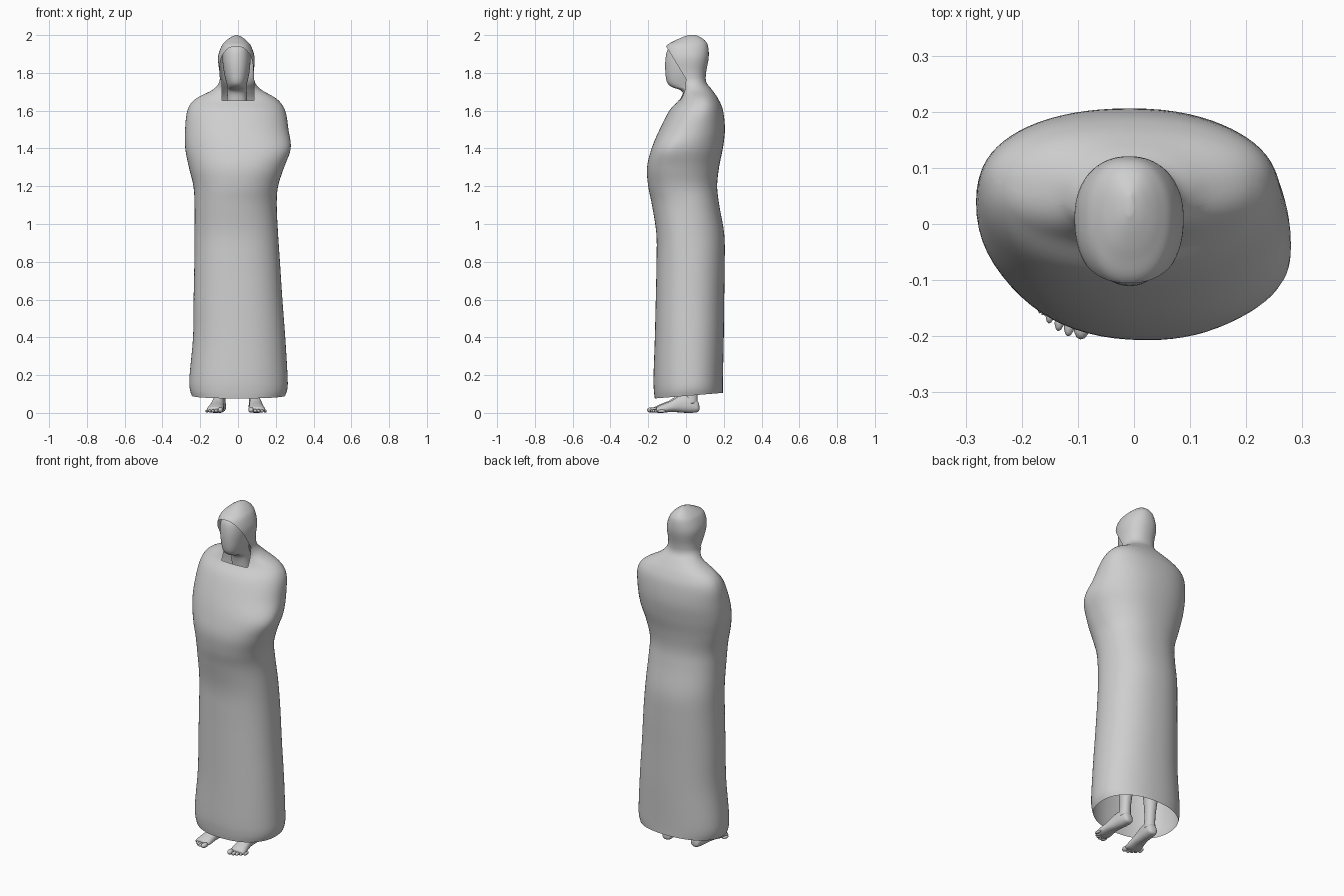
import bpy, bmesh, math
from mathutils import Matrix, Vector

cloth = bpy.data.materials.new("light grey")
cloth.diffuse_color = (0.62, 0.62, 0.62, 1)


def smooth_rows(rows, steps):
    """Catmull-Rom interpolation between cross-section rows."""
    out = []
    n = len(rows)
    for i in range(n - 1):
        a, b, c, d = (rows[max(0, min(n - 1, k))] for k in (i - 1, i, i + 1, i + 2))
        for s in range(steps):
            t = s / steps
            out.append([0.5 * (2 * q + (r - p) * t + (2 * p - 5 * q + 4 * r - u) * t * t
                               + (3 * q - p - 3 * r + u) * t ** 3)
                        for p, q, r, u in zip(a, b, c, d)])
    return out + [list(rows[-1])]


def loft(bm, rows, steps=4, seg=48, cap_start=True, cap_end=True, matrix=Matrix(), power=0.9):
    """Rows: z, left x, right x, front y, back y, y of left side, y of right side."""
    rings = []
    for z, xl, xr, yf, yb, yl, yr in smooth_rows(rows, steps):
        ring = []
        for k in range(seg):
            a = 2 * math.pi * k / seg
            c, s = math.cos(a), math.sin(a)
            xe, ye = (xr, yr) if c >= 0 else (xl, yl)
            xm = (xl + xr) / 2 + (0.5 * (yl - yr) if s < 0 else 0)
            yv = yb if s >= 0 else yf
            x = xm + (xe - xm) * abs(c) ** power
            y = ye + (yv - ye) * abs(s) ** power
            ring.append(bm.verts.new(matrix @ Vector((x, y, z))))
        rings.append(ring)
    for lo, hi in zip(rings, rings[1:]):
        for k in range(seg):
            j = (k + 1) % seg
            bm.faces.new((lo[k], lo[j], hi[j], hi[k]))
    if cap_start:
        bm.faces.new(rings[0][::-1])
    if cap_end:
        bm.faces.new(rings[-1])


def finish(bm, name, location=(0, 0, 0), yaw=0):
    bmesh.ops.recalc_face_normals(bm, faces=bm.faces[:])
    me = bpy.data.meshes.new(name)
    bm.to_mesh(me)
    bm.free()
    me.materials.append(cloth)
    me.polygons.foreach_set("use_smooth", [True] * len(me.polygons))
    ob = bpy.data.objects.new(name, me)
    ob.location = location
    ob.rotation_euler.z = yaw
    bpy.context.collection.objects.link(ob)
    return ob


# Hooded robe: one lofted shell from the hem to the crown
ROBE = [
    (0.09, -0.245, 0.250, -0.165, 0.195, 0.02, 0.02),
    (0.13, -0.256, 0.262, -0.170, 0.195, 0.02, 0.02),
    (0.20, -0.256, 0.262, -0.172, 0.196, 0.02, 0.02),
    (0.40, -0.238, 0.250, -0.165, 0.200, 0.02, 0.02),
    (0.60, -0.235, 0.235, -0.160, 0.202, 0.02, 0.02),
    (0.80, -0.231, 0.222, -0.156, 0.205, 0.02, 0.02),
    (0.95, -0.230, 0.212, -0.157, 0.202, 0.02, 0.01),
    (1.10, -0.230, 0.205, -0.180, 0.176, 0.01, 0.00),
    (1.20, -0.236, 0.212, -0.200, 0.165, 0.01, -0.03),
    (1.30, -0.260, 0.244, -0.206, 0.175, 0.02, -0.05),
    (1.40, -0.279, 0.279, -0.182, 0.195, 0.03, -0.05),
    (1.50, -0.280, 0.267, -0.140, 0.206, 0.05, 0.02),
    (1.60, -0.268, 0.250, -0.088, 0.196, 0.07, 0.07),
    (1.66, -0.228, 0.208, -0.036, 0.172, 0.07, 0.08),
    (1.71, -0.135, 0.125, -0.025, 0.138, 0.06, 0.06),
]
HOOD = [
    (1.75, -0.100, 0.090, -0.050, 0.108, 0.03, 0.03),
    (1.80, -0.098, 0.084, -0.095, 0.106, 0.01, 0.01),
    (1.88, -0.106, 0.088, -0.115, 0.120, 0.01, 0.01),
    (1.94, -0.088, 0.070, -0.106, 0.117, 0.01, 0.01),
    (1.97, -0.064, 0.046, -0.060, 0.102, 0.02, 0.02),
    (1.99, -0.036, 0.020, -0.016, 0.075, 0.03, 0.03),
    (2.00, -0.014, -0.002, 0.015, 0.050, 0.03, 0.03),
]
bm = bmesh.new()
loft(bm, ROBE + HOOD, steps=5, seg=72, cap_start=False)
# hem is lower at the front than at the back
for v in bm.verts:
    v.co.z += 0.10 * v.co.y * max(0, 1 - v.co.z / 0.5)
# face and collar opening, cut along planes
slant_at, slant = Vector((0, 0.01, 1.75)), Vector((0, -0.19, -0.115))
COLLAR_Z, COLLAR_X, HOOD_Z = 1.655, 0.084, 1.765
cuts = [(slant_at, slant), (Vector((0, 0, COLLAR_Z)), Vector((0, 0, 1))),
        (Vector((0, 0, HOOD_Z)), Vector((0, 0, 1))),
        (Vector((COLLAR_X, 0, 0)), Vector((1, 0, 0))),
        (Vector((-COLLAR_X, 0, 0)), Vector((1, 0, 0)))]
for co, no in cuts:
    near = [f for f in bm.faces if f.calc_center_median().z > 1.6]
    geom = near + list({e for f in near for e in f.edges}) + list({v for f in near for v in f.verts})
    bmesh.ops.bisect_plane(bm, geom=geom, plane_co=co, plane_no=no)
hole = []
for f in bm.faces:
    c = f.calc_center_median()
    if c.z > COLLAR_Z and (c - slant_at).dot(slant) > 0 and (c.z > HOOD_Z or abs(c.x) < COLLAR_X):
        hole.append(f)
bmesh.ops.delete(bm, geom=hole, context='FACES')
finish(bm, "hooded_robe")

# Head and neck: plain face without features
HEAD = [
    (1.55, -0.065, 0.055, 0.000, 0.100, 0.05, 0.05),
    (1.66, -0.058, 0.048, -0.008, 0.090, 0.04, 0.04),
    (1.705, -0.056, 0.046, -0.025, 0.080, 0.03, 0.03),
    (1.725, -0.056, 0.044, -0.075, 0.078, 0.01, 0.01),
    (1.75, -0.062, 0.049, -0.100, 0.080, 0.00, 0.00),
    (1.80, -0.074, 0.060, -0.109, 0.088, 0.00, 0.00),
    (1.87, -0.082, 0.066, -0.109, 0.100, 0.00, 0.00),
    (1.93, -0.076, 0.060, -0.094, 0.100, 0.01, 0.01),
    (1.965, -0.048, 0.034, -0.045, 0.075, 0.02, 0.02),
    (1.98, -0.018, 0.004, -0.010, 0.040, 0.02, 0.02),
]
bm = bmesh.new()
loft(bm, HEAD)
finish(bm, "head")

# Feet with toes, and legs up inside the robe
FOOT = [  # distance forward, half widths, sole, top
    (-0.070, -0.012, 0.012, 0.015, 0.040),
    (-0.060, -0.027, 0.027, 0.004, 0.065),
    (-0.020, -0.032, 0.032, 0.000, 0.095),
    (0.030, -0.033, 0.033, 0.003, 0.092),
    (0.080, -0.038, 0.038, 0.005, 0.064),
    (0.130, -0.044, 0.044, 0.000, 0.044),
    (0.158, -0.042, 0.042, 0.004, 0.030),
]
LEG = [  # height, half width, front y, back y
    (0.05, 0.031, -0.010, 0.062),
    (0.11, 0.028, 0.000, 0.062),
    (0.20, 0.034, 0.000, 0.075),
    (0.35, 0.052, -0.010, 0.100),
    (0.48, 0.048, -0.020, 0.080),
    (0.85, 0.070, -0.060, 0.100),
]
forward = Matrix.Rotation(math.pi / 2, 4, 'X')
for side, sign, loc, yaw in (("left", 1, (-0.100, -0.012, 0), -0.15),
                             ("right", -1, (0.090, 0, 0), 0.07)):
    bm = bmesh.new()
    loft(bm, [r + (r[3] + 0.4 * (r[4] - r[3]),) * 2 for r in FOOT], seg=24, matrix=forward)
    for i in range(5):
        r = 0.0145 if i == 0 else 0.0105 - 0.0006 * i
        place = Matrix.Translation((sign * (0.033 - 0.0185 * i - (0.004 if i else 0)),
                                    -(0.168 - 0.0022 * i * i), r + 0.001))
        bmesh.ops.create_uvsphere(bm, u_segments=12, v_segments=8, radius=1,
                                  matrix=place @ Matrix.Diagonal((r, 0.023, r, 1)))
    finish(bm, side + "_foot", loc, yaw)
    bm = bmesh.new()
    loft(bm, [(z, -w, w, f, b, (f + b) / 2, (f + b) / 2) for z, w, f, b in LEG], seg=24)
    finish(bm, side + "_leg", loc, yaw)
